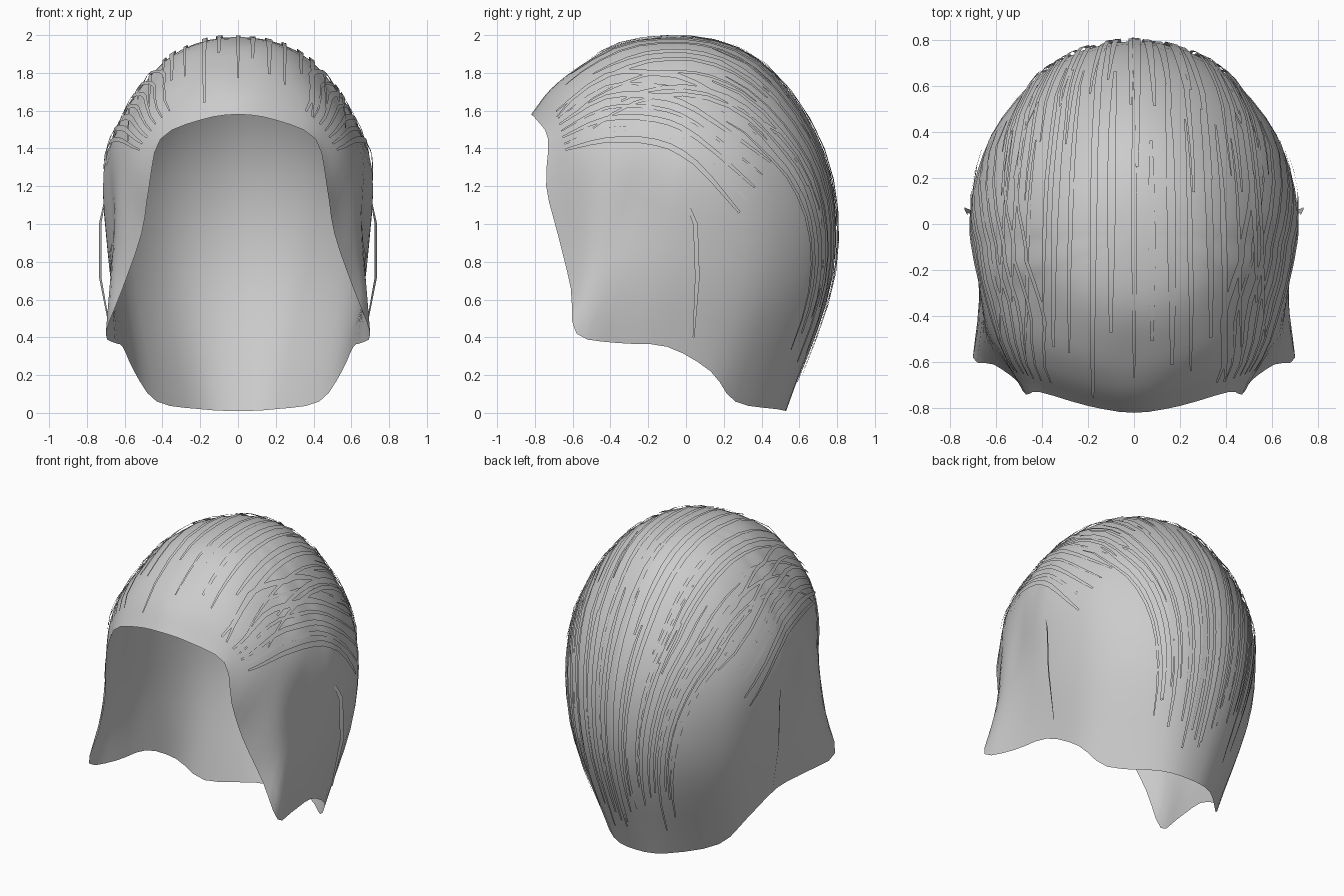
import bpy, bmesh, math, random
from mathutils import Vector
from mathutils.bvhtree import BVHTree

if "Cube" in bpy.data.objects:
    bpy.data.objects.remove(bpy.data.objects["Cube"])
random.seed(4)

hair = bpy.data.materials.new("hair grey")
hair.use_nodes = True
hair.diffuse_color = (0.6, 0.6, 0.6, 1)
hair.node_tree.nodes["Principled BSDF"].inputs["Base Color"].default_value = (0.6, 0.6, 0.6, 1)

CROWN = Vector((0, -0.04, 1.99))
# Locks from front centre round to back centre: upper, lower and rim points
LOCKS = [
    ((0, -.57, 1.83), (0, -.72, 1.71), (0, -.82, 1.58)),
    ((.15, -.55, 1.83), (.18, -.69, 1.7), (.2, -.79, 1.55)),
    ((.33, -.48, 1.79), (.39, -.62, 1.63), (.41, -.73, 1.45)),
    ((.48, -.4, 1.68), (.54, -.56, 1.46), (.47, -.74, 1.2)),
    ((.58, -.32, 1.56), (.62, -.48, 1.27), (.51, -.68, .95)),
    ((.63, -.26, 1.5), (.65, -.43, 1.08), (.61, -.61, .66)),
    ((.66, -.19, 1.45), (.66, -.34, .96), (.7, -.58, .42)),
    ((.68, -.09, 1.4), (.68, -.2, .9), (.65, -.36, .37)),
    ((.69, .02, 1.38), (.69, -.02, .85), (.61, -.1, .35)),
    ((.655, .21, 1.36), (.655, .23, .8), (.55, .13, .22)),
    ((.555, .41, 1.36), (.55, .46, .75), (.43, .26, .06)),
    ((.33, .63, 1.36), (.31, .7, .75), (.2, .48, .02)),
    ((0, .73, 1.37), (0, .78, .75), (0, .53, .01)),
]


def smooth_path(points, before, after, steps):
    """Catmull-Rom curve through the points."""
    p = [before] + points + [after]
    out = []
    for i in range(1, len(p) - 2):
        a, b, c, d = p[i - 1:i + 3]
        for s in range(steps):
            t = s / steps
            out.append(b + (c - a) * t / 2 + (a * 2 - b * 5 + c * 4 - d) * t * t / 2
                       + (b * 3 - a - c * 3 + d) * t ** 3 / 2)
    return out + [points[-1]]


def flip(v):
    return Vector((-v.x, v.y, v.z))


def add_object(name, bm):
    mesh = bpy.data.meshes.new(name)
    bm.to_mesh(mesh)
    mesh.materials.append(hair)
    for f in mesh.polygons:
        f.use_smooth = True
    bpy.context.collection.objects.link(bpy.data.objects.new(name, mesh))


# Hair cap: open shell lofted from the crown to the ragged rim
columns = []
for lock in LOCKS:
    upper, lower, rim = map(Vector, lock)
    top = CROWN.lerp(upper, 0.57)
    top.z = CROWN.z + (upper.z - CROWN.z) * 0.22
    opposite = Vector((-top.x, 2 * CROWN.y - top.y, top.z))
    columns.append(smooth_path([CROWN, top, upper, lower, rim], opposite, rim * 2 - lower, 5))
rings = []
for row in zip(*columns):
    row = list(row)
    half = smooth_path(row, flip(row[1]), flip(row[-2]), 3)
    rings.append(half + [flip(v) for v in half[-2:0:-1]])

bm = bmesh.new()
pole = bm.verts.new(CROWN)
grid = [[bm.verts.new(v) for v in ring] for ring in rings[1:]]
count = len(grid[0])
for j in range(count):
    k = (j + 1) % count
    bm.faces.new((pole, grid[0][j], grid[0][k]))
    for a, b in zip(grid, grid[1:]):
        bm.faces.new((a[j], b[j], b[k], a[k]))
bmesh.ops.recalc_face_normals(bm, faces=bm.faces)
add_object("hair_cap", bm)
shell = BVHTree.FromBMesh(bm)
bm.free()


def ribbon(bm, points, outward, width):
    """Flat tapered strand through the points."""
    last = len(points) - 1
    pairs = []
    for i, p in enumerate(points):
        along = points[min(i + 1, last)] - points[max(i - 1, 0)]
        side = along.cross(outward[i]).normalized()
        w = width * (0.35 + 0.65 * math.sin(math.pi * i / last))
        pairs.append((bm.verts.new(p + side * w / 2), bm.verts.new(p - side * w / 2)))
    for (a, b), (c, d) in zip(pairs, pairs[1:]):
        bm.faces.new((a, b, d, c))


def lay_strand(bm, rays):
    """Ribbon laid just above the cap where the rays leave it."""
    lift = random.uniform(0.006, 0.016)
    points, outward = [], []
    for origin, ray in rays:
        hit, normal, _, _ = shell.ray_cast(origin, ray)
        if hit:
            normal = normal if normal.dot(ray) > 0 else -normal
            points.append(hit + normal * lift)
            outward.append(normal)
    if len(points) > 3:
        ribbon(bm, points, outward, random.uniform(0.02, 0.04))


def swept_rays(latitude, start, end):
    """Front-to-back arc that gathers toward the nape."""
    rays = []
    for i in range(12):
        phi = math.radians(start + (end - start) * i / 11)
        b = math.radians(latitude) * (1 - 0.35 * max(0, phi - 2.4))
        rays.append((Vector((0, 0, 1)), Vector(
            (math.sin(b), -math.cos(phi) * math.cos(b), math.sin(phi) * math.cos(b)))))
    return rays


# Strands over the top and the back
for name, latitudes, starts, ends in (
        ("top_strands", range(-40, 41, 5), (38, 65), (110, 165)),
        ("back_strands", range(-46, 47, 4), (95, 140), (212, 236))):
    bm = bmesh.new()
    for lat in latitudes:
        lay_strand(bm, swept_rays(lat + random.uniform(-1.5, 1.5),
                                  random.uniform(*starts), random.uniform(*ends)))
    add_object(name, bm)
    bm.free()

# Strands combed back from each temple, and a loose lock beside each ear
for side, label in ((1, "left"), (-1, "right")):
    bm = bmesh.new()
    for i in range(7):
        h = i / 6
        arc = [Vector((0, y, z)) for y, z in (
            (-.63 - .05 * h, 1.39 + .2 * h), (-.42, 1.44 + .34 * h),
            (-.16, 1.43 + .36 * h), (.05, 1.32 + .42 * h), (.28 + .24 * h, 1.06 + .4 * h))]
        path = smooth_path(arc, arc[0], arc[-1], 3)
        lay_strand(bm, [(p, Vector((side, 0, 0))) for p in path])
    add_object(label + "_temple_strands", bm)
    bm.free()

    bm = bmesh.new()
    path = [Vector((side * x, y, z)) for x, y, z in
            ((.7, -.01, 1.15), (.73, .05, 1), (.73, .06, .72), (.67, .04, .4))]
    ribbon(bm, path, [Vector((side, -0.5, 0))] * 4, 0.03)
    add_object(label + "_loose_lock", bm)
    bm.free()
